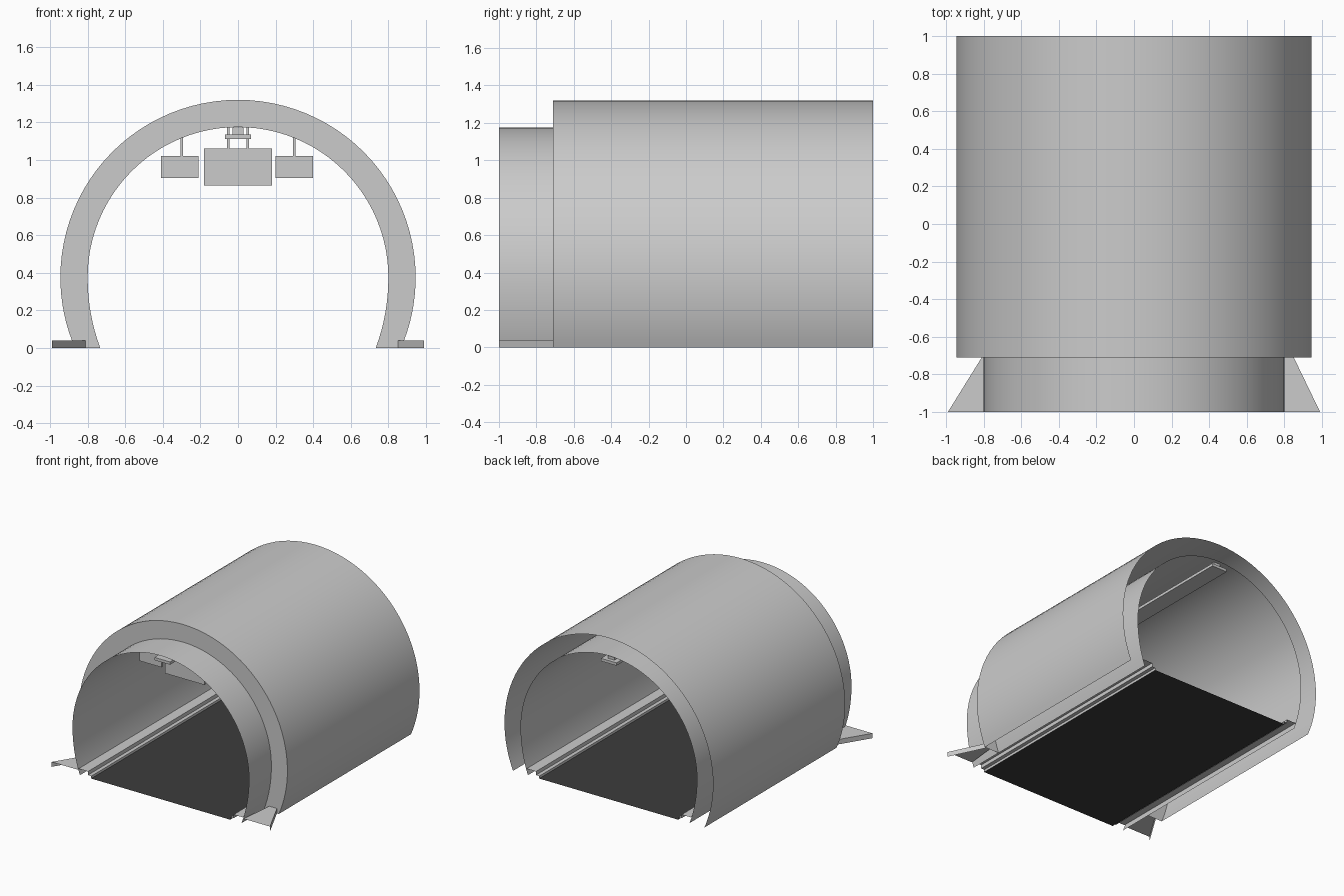
import bpy
from math import sin, cos, asin, pi, radians

cube = bpy.data.objects.get("Cube")
if cube:
    bpy.data.objects.remove(cube, do_unlink=True)


def material(name, value):
    m = bpy.data.materials.new(name)
    m.use_nodes = True
    col = (value, value, value, 1)
    m.diffuse_color = col
    bsdf = next(n for n in m.node_tree.nodes if n.type == 'BSDF_PRINCIPLED')
    bsdf.inputs["Base Color"].default_value = col
    bsdf.inputs["Roughness"].default_value = 0.8
    return m


CONCRETE = material("concrete_grey", 0.6)
ASPHALT = material("asphalt_black", 0.045)


def mesh_object(name, verts, faces, mat=CONCRETE, smooth=False):
    me = bpy.data.meshes.new(name)
    me.from_pydata(verts, [], faces)
    me.materials.append(mat)
    if smooth:
        me.polygons.foreach_set("use_smooth", [True] * len(me.polygons))
        me.set_sharp_from_angle(angle=radians(30))
    me.update()
    ob = bpy.data.objects.new(name, me)
    bpy.context.scene.collection.objects.link(ob)
    return ob


def sweep(name, profile, y0, y1, mat=CONCRETE, smooth=False):
    """Open sheet: an (x, z) profile drawn out along y."""
    n = len(profile)
    verts = [(x, y, z) for y in (y0, y1) for x, z in profile]
    faces = [(i, i + 1, n + i + 1, n + i) for i in range(n - 1)]
    return mesh_object(name, verts, faces, mat, smooth)


def box(name, x, y, z):
    verts = [(a, b, c) for a in x for b in y for c in z]
    faces = [(0, 1, 3, 2), (4, 6, 7, 5), (0, 4, 5, 1),
             (2, 3, 7, 6), (0, 2, 6, 4), (1, 5, 7, 3)]
    return mesh_object(name, verts, faces)


# Arch profiles: upper half circle, flatter legs below the spring line
SPRING = 0.375


def arch(radius, leg_radius, n=48, legs=8):
    a = asin(SPRING / leg_radius)
    leg = [(radius - leg_radius * (1 - cos(a * i / legs)),
            SPRING - leg_radius * sin(a * i / legs)) for i in range(legs, 0, -1)]
    top = [(radius * cos(pi * i / n), SPRING + radius * sin(pi * i / n))
           for i in range(n + 1)]
    return leg + top + [(-x, z) for x, z in reversed(leg)]


inner = arch(0.80, 1.08)
outer = arch(0.945, 0.945)
FRONT, STEP, BACK = -1.0, -0.71, 1.0

sweep("inner_lining", inner, FRONT, BACK, smooth=True)
sweep("outer_shell", outer, STEP, BACK, smooth=True)

# Front ring closing the gap between the shell and the lining
n = len(inner)
mesh_object("front_ring", [(x, STEP, z) for x, z in inner + outer],
            [(i, i + 1, n + i + 1, n + i) for i in range(n - 1)])

# Road and stepped kerbs
sweep("road", [(-0.63, 0.0), (0.63, 0.0)], FRONT, BACK, ASPHALT)
kerb = [(0.745, 0.05), (0.66, 0.05), (0.66, 0.02), (0.63, 0.02), (0.63, 0.0)]
for side, s in (("left", 1), ("right", -1)):
    sweep(side + "_kerb", [(s * x, z) for x, z in kerb], FRONT, BACK)

# Flared wings at the mouth: a flat top with a slanted outer wall
for side, s, root in (("left", 1, 0.85), ("right", -1, 0.81)):
    tip, end = (s * 0.99, FRONT), (s * root, STEP)
    top = 0.04
    verts = [(*tip, top), (*end, top), (s * 0.78, STEP, top),
             (s * 0.75, FRONT, top), (*tip, 0), (*end, 0)]
    mesh_object(side + "_wing", verts, [(0, 1, 2, 3), (0, 4, 5, 1)])

# Hanging signs
SIGN_Y = (-0.69, -0.67)
box("centre_sign", (-0.18, 0.18), SIGN_Y, (0.865, 1.06))
box("left_sign", (0.20, 0.40), SIGN_Y, (0.905, 1.02))
box("right_sign", (-0.41, -0.21), SIGN_Y, (0.905, 1.02))


def rod(name, x, z0, z1, y=-0.68):
    box(name, (x - 0.007, x + 0.007), (y - 0.007, y + 0.007), (z0, z1))


for side, s in (("left", 1), ("right", -1)):
    rod(side + "_sign_rod", s * 0.30, 1.02, 1.12)
    rod(side + "_centre_sign_rod", s * 0.052, 1.06, 1.175)

# Cable tray along the crown with its hangers
box("cable_tray", (-0.07, 0.07), (-0.98, BACK), (1.112, 1.135))
for i in range(5):
    y = -0.9 + i * 0.46
    box("tray_hanger", (-0.03, 0.03), (y, y + 0.03), (1.135, 1.174))
